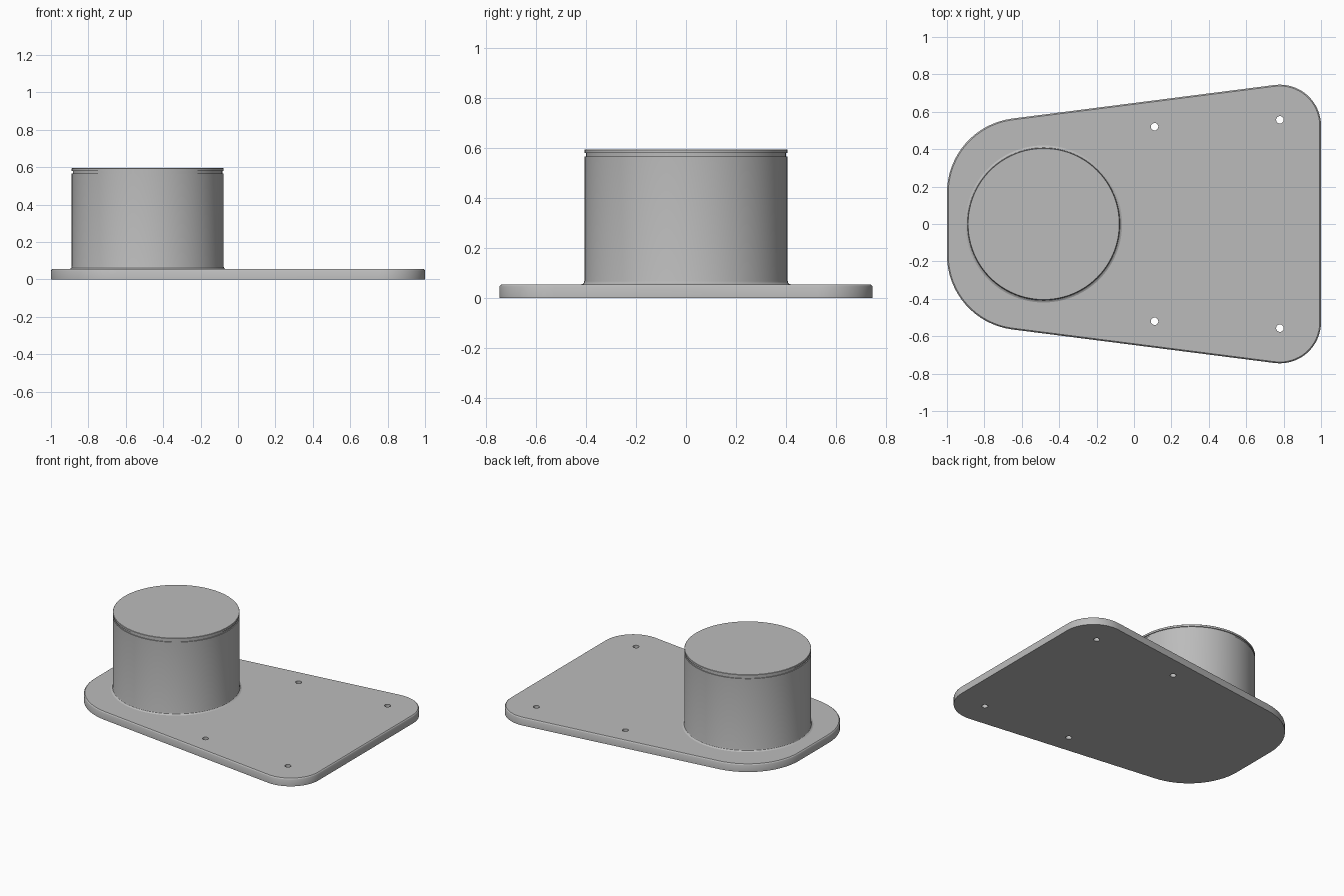
import bpy, bmesh
from math import sin, cos, pi, radians

if "Cube" in bpy.data.objects:
    bpy.data.objects.remove(bpy.data.objects["Cube"], do_unlink=True)

grey = bpy.data.materials.new("plain grey")
grey.use_nodes = True
COLOUR = (0.5, 0.5, 0.5, 1)
grey.diffuse_color = COLOUR
grey.node_tree.nodes["Principled BSDF"].inputs["Base Color"].default_value = COLOUR


def stack(name, rings):
    """Skin equal-length rings of points, bottom to top, and cap both ends."""
    bm = bmesh.new()
    loops = [[bm.verts.new(p) for p in ring] for ring in rings]
    n = len(loops[0])
    for low, high in zip(loops, loops[1:]):
        for i in range(n):
            j = (i + 1) % n
            bm.faces.new((low[i], low[j], high[j], high[i]))
    bm.faces.new(loops[0][::-1])
    bm.faces.new(loops[-1])
    mesh = bpy.data.meshes.new(name)
    bm.to_mesh(mesh)
    bm.free()
    obj = bpy.data.objects.new(name, mesh)
    bpy.context.collection.objects.link(obj)
    mesh.materials.append(grey)
    return obj


def circle(cx, cy, r, z, n):
    return [(cx + r * cos(2 * pi * i / n), cy + r * sin(2 * pi * i / n), z)
            for i in range(n)]


def smooth(obj):
    bpy.ops.object.select_all(action="DESELECT")
    obj.select_set(True)
    bpy.context.view_layer.objects.active = obj
    bpy.ops.object.shade_smooth_by_angle(angle=radians(30))


# Base plate: tapered outline with rounded corners and an eased top edge
TILT = 97.3  # direction of the slanted side's normal, in degrees


def outline(inset, z, steps=16):
    corners = [(0.78, -0.525, 0.22, TILT - 360 + 165.4, 0),
               (0.78, 0.525, 0.22, 0, TILT),
               (-0.6, 0.167, 0.4, TILT, 180),
               (-0.6, -0.167, 0.4, 180, 360 - TILT)]
    points = []
    for cx, cy, r, a, b in corners:
        for i in range(steps + 1):
            t = radians(a + (b - a) * i / steps)
            points.append((cx + (r - inset) * cos(t), cy + (r - inset) * sin(t), z))
    return points


plate = stack("base_plate", [outline(0, 0), outline(0, 0.047),
                             outline(0.002, 0.051), outline(0.007, 0.055)])

# Screw holes through the plate
for x, y in ((0.11, 0.52), (0.78, 0.557)):
    for side in (-1, 1):
        cutter = stack("hole_cutter", [circle(x, side * y, 0.02, z, 24) for z in (-0.1, 0.2)])
        cutter.hide_render = True
        cut = plate.modifiers.new("screw_hole", "BOOLEAN")
        cut.operation = "DIFFERENCE"
        cut.solver = "EXACT"
        cut.object = cutter
        bpy.context.view_layer.objects.active = plate
        bpy.ops.object.modifier_apply(modifier=cut.name)
        bpy.data.objects.remove(cutter, do_unlink=True)
smooth(plate)

# Drum: base fillet, straight wall, narrow groove and flat lid
R = 0.406
profile = [(R + 0.014, 0.05), (R + 0.014, 0.055), (R + 0.006, 0.058), (R + 0.002, 0.062),
           (R, 0.07), (R, 0.567), (R - 0.006, 0.567), (R - 0.006, 0.58),
           (R, 0.58), (R, 0.593), (R - 0.002, 0.595)]
drum = stack("drum", [circle(-0.483, 0, r, z, 96) for r, z in profile])
smooth(drum)
